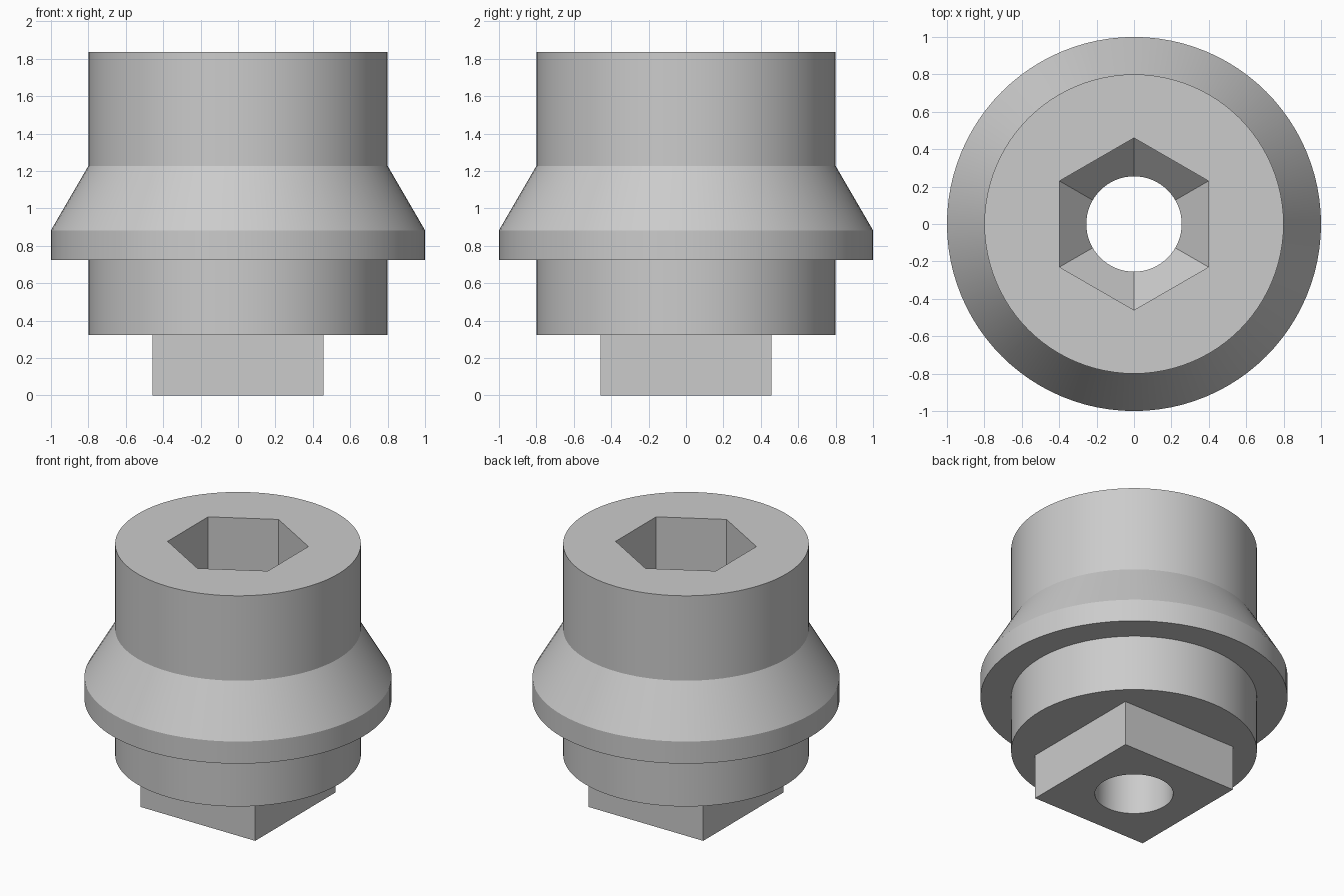
import bpy, bmesh, math

default = bpy.data.objects.get("Cube")
if default:
    bpy.data.objects.remove(default, do_unlink=True)

GREY = (0.6, 0.6, 0.6, 1)
metal = bpy.data.materials.new("plain grey metal")
metal.use_nodes = True
metal.diffuse_color = GREY
metal.node_tree.nodes["Principled BSDF"].inputs["Base Color"].default_value = GREY


def lathe(name, profile, sides, turn=0.0):
    """Closed solid turned about z from (radius, height) points; radius 0 makes a tip."""
    bm = bmesh.new()
    rings = []
    for r, z in profile:
        angles = [turn + math.tau * i / sides for i in range(sides)]
        rings.append([bm.verts.new((r * math.cos(a), r * math.sin(a), z)) for a in angles])
    for low, high in zip(rings, rings[1:]):
        for i in range(sides):
            j = (i + 1) % sides
            bm.faces.new((low[i], low[j], high[j], high[i]))
    bm.faces.new(rings[0][::-1])
    bm.faces.new(rings[-1])
    bmesh.ops.remove_doubles(bm, verts=bm.verts, dist=1e-5)
    bmesh.ops.recalc_face_normals(bm, faces=bm.faces)
    mesh = bpy.data.meshes.new(name)
    bm.to_mesh(mesh)
    bm.free()
    mesh.materials.append(metal)
    obj = bpy.data.objects.new(name, mesh)
    bpy.context.collection.objects.link(obj)
    return obj


def combine(target, tool, operation):
    """Apply a boolean and discard the tool object."""
    mod = target.modifiers.new(tool.name, "BOOLEAN")
    mod.object, mod.operation, mod.solver = tool, operation, "EXACT"
    bpy.context.view_layer.objects.active = target
    bpy.ops.object.modifier_apply(modifier=mod.name)
    bpy.data.objects.remove(tool, do_unlink=True)


# Round body with its flared collar
body = lathe("socket_adapter_body", [
    (0.8, 0.323), (0.8, 0.724), (1.0, 0.724), (1.0, 0.883),
    (0.8, 1.227), (0.8, 1.837)], 96)

# Square drive underneath
drive = lathe("square_drive", [(0.457 * math.sqrt(2), 0), (0.457 * math.sqrt(2), 0.4)],
              4, math.pi / 4)
combine(body, drive, "UNION")

# Hexagonal socket ending in a tapered floor
HEX = 0.46
socket = lathe("hex_socket_cutter", [(0.1, 0.74), (HEX, 1.1), (HEX, 2.0)], 6, math.pi / 2)
combine(body, socket, "DIFFERENCE")

# Through bore
bore = lathe("bore_cutter", [(0.255, -0.1), (0.255, 2.0)], 64)
combine(body, bore, "DIFFERENCE")

bpy.ops.object.select_all(action="DESELECT")
body.select_set(True)
bpy.context.view_layer.objects.active = body
bpy.ops.object.shade_smooth_by_angle(angle=math.radians(25))
